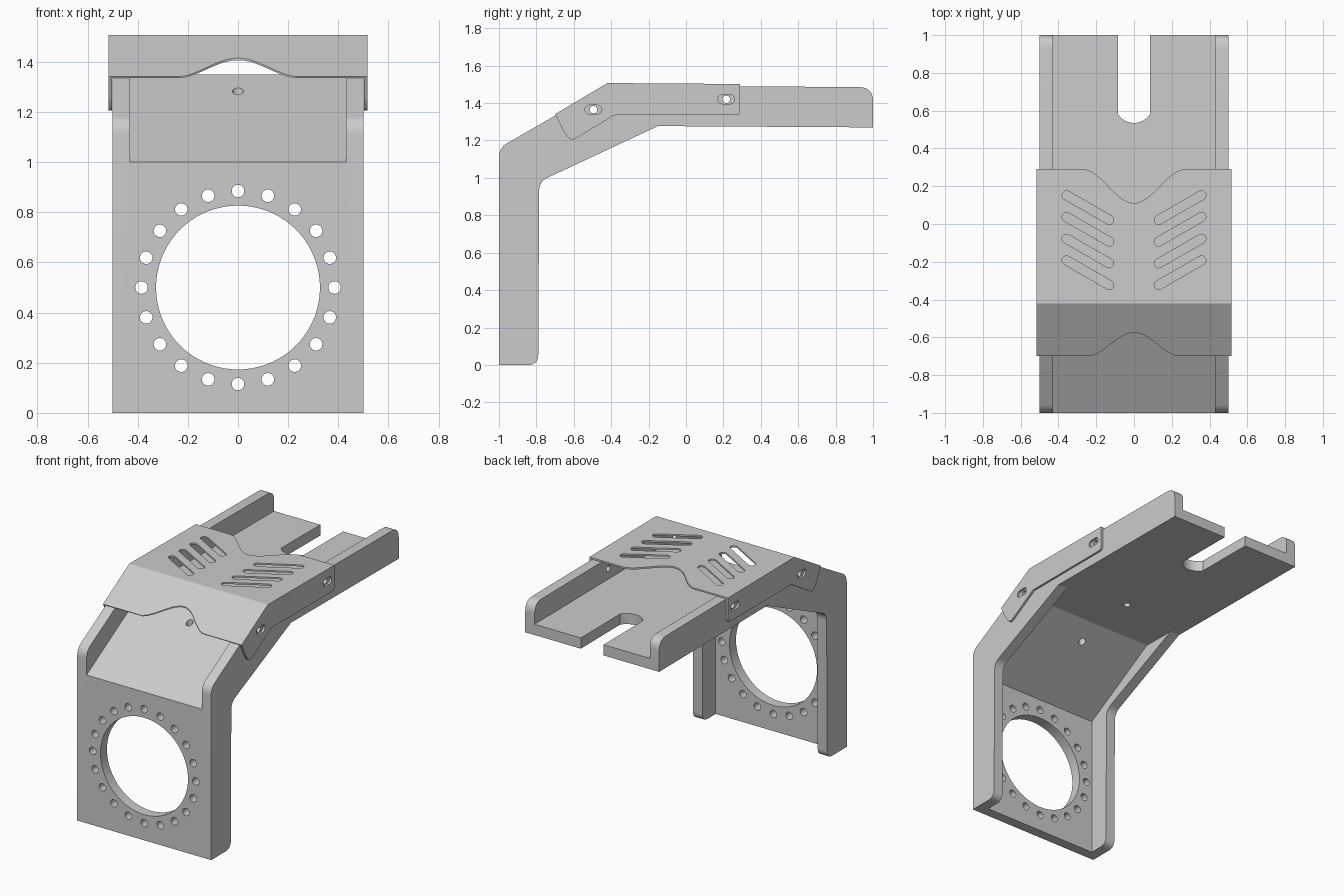
import bpy, bmesh, math
from mathutils import Vector

if "Cube" in bpy.data.objects:
    bpy.data.objects.remove(bpy.data.objects["Cube"])

grey = bpy.data.materials.new("plain_grey")
grey.diffuse_color = (0.6, 0.6, 0.6, 1)
grey.use_nodes = True
grey.node_tree.nodes["Principled BSDF"].inputs["Base Color"].default_value = grey.diffuse_color


def prism(name, pts, axis, lo, hi):
    """Extrude a 2D outline: X takes (y,z), Y takes (x,z), Z takes (x,y)."""
    place = {"X": lambda a, b, t: (t, a, b),
             "Y": lambda a, b, t: (a, t, b),
             "Z": lambda a, b, t: (a, b, t)}[axis]
    bm = bmesh.new()
    ends = [[bm.verts.new(place(a, b, t)) for a, b in pts] for t in (lo, hi)]
    bm.faces.new(ends[0])
    bm.faces.new(ends[1])
    n = len(pts)
    for i in range(n):
        j = (i + 1) % n
        bm.faces.new((ends[0][i], ends[0][j], ends[1][j], ends[1][i]))
    bmesh.ops.recalc_face_normals(bm, faces=bm.faces)
    me = bpy.data.meshes.new(name)
    bm.to_mesh(me)
    bm.free()
    ob = bpy.data.objects.new(name, me)
    bpy.context.collection.objects.link(ob)
    return ob


def rounded(corners, steps=8):
    """Outline from (a, b, round distance) corners."""
    out = []
    n = len(corners)
    for i, (a, b, d) in enumerate(corners):
        p = Vector((a, b))
        if d == 0:
            out.append(tuple(p))
            continue
        s = p + (Vector(corners[i - 1][:2]) - p).normalized() * d
        e = p + (Vector(corners[(i + 1) % n][:2]) - p).normalized() * d
        for k in range(steps + 1):
            t = k / steps
            out.append(tuple(s * (1 - t) ** 2 + p * 2 * t * (1 - t) + e * t * t))
    return out


def circle(a, b, r, n=24):
    return [(a + r * math.cos(2 * math.pi * i / n),
             b + r * math.sin(2 * math.pi * i / n)) for i in range(n)]


def capsule(p, q, r, n=10):
    ang = math.atan2(q[1] - p[1], q[0] - p[0])
    pts = []
    for c, start in ((q, ang - math.pi / 2), (p, ang + math.pi / 2)):
        for i in range(n + 1):
            t = start + math.pi * i / n
            pts.append((c[0] + r * math.cos(t), c[1] + r * math.sin(t)))
    return pts


def bell(y_edge, depth, width, y_out, n=32):
    """Smooth bell-shaped notch that opens towards y_out."""
    xs = [-width + 2 * width * i / n for i in range(n + 1)]
    pts = [(x, y_edge + depth * 0.5 * (1 + math.cos(math.pi * x / width))) for x in xs]
    return pts + [(width, y_out), (-width, y_out)]


def carve(ob, cutters):
    """Subtract all cutters, bake the result and drop the cutters."""
    for c in cutters:
        m = ob.modifiers.new("cut", "BOOLEAN")
        m.object, m.operation, m.solver = c, "DIFFERENCE", "EXACT"
    deps = bpy.context.evaluated_depsgraph_get()
    me = bpy.data.meshes.new_from_object(ob.evaluated_get(deps))
    ob.modifiers.clear()
    ob.data = me
    for c in cutters:
        bpy.data.objects.remove(c)
    me.materials.clear()
    me.materials.append(grey)
    bpy.ops.object.select_all(action="DESELECT")
    ob.select_set(True)
    bpy.context.view_layer.objects.active = ob
    bpy.ops.object.shade_smooth_by_angle(angle=math.radians(25))


SIDE_HOLES = [(-0.495, 1.365), (0.215, 1.42)]

# Bent bracket: side outline, hollowed from above and from below
bracket = prism("bent_bracket", rounded([
    (-1, 0, 0), (-1, 1.16, 0.05), (-0.42, 1.494, 0), (1, 1.485, 0.075),
    (1, 1.27, 0), (-0.15, 1.277, 0), (-0.785, 0.98, 0.05), (-0.79, 0, 0.055)]),
    "X", -0.5, 0.5)
cuts = [
    prism("upper_channel", [(-1.1, 0.942), (-0.4, 1.35), (1.1, 1.342),
                            (1.1, 1.7), (-1.1, 1.7)], "X", -0.43, 0.43),
    prism("lower_channel", [(-0.93, -0.1), (-0.93, 0.96), (-0.385, 1.2784),
                            (-0.15, 1.277), (-0.1, 1.2), (-0.1, -0.1)], "X", -0.43, 0.43),
    prism("big_hole", circle(0, 0.5, 0.327, 72), "Y", -1.1, -0.85),
]
# Ring of bolt holes
for i in range(20):
    t = 2 * math.pi * i / 20
    cuts.append(prism("bolt_hole", circle(0.385 * math.cos(t), 0.5 + 0.385 * math.sin(t), 0.025),
                      "Y", -1.1, -0.85))
# Rear slot with curved end
arc = [(0.1 * math.sin(a), 0.635 - 0.1 * math.cos(a))
       for a in [math.radians(-58 + 116 * i / 16) for i in range(17)]]
cuts.append(prism("rear_slot", arc + [(0.085, 1.1), (-0.085, 1.1)], "Z", 1.2, 1.42))
# Small holes in the plate and the walls
for y in (-0.515, -0.07):
    cuts.append(prism("plate_hole", circle(0, y, 0.022), "Z", 1.1, 1.45))
for y, z in SIDE_HOLES:
    cuts.append(prism("wall_hole", circle(y, z, 0.02), "X", -0.6, 0.6))
carve(bracket, cuts)

# Sheet cover folded over the bend
cover = prism("vent_cover", rounded([
    (-0.7, 1.341, 0), (-0.42, 1.507, 0), (0.29, 1.502, 0), (0.29, 1.335, 0.025),
    (-0.385, 1.335, 0.01), (-0.615, 1.195, 0.035), (-0.655, 1.25, 0.01)]),
    "X", -0.517, 0.517)
cuts = [
    prism("inside", [(-0.8, 1.277), (-0.42, 1.496), (0.4, 1.4905), (0.4, 1.1), (-0.8, 1.1)],
          "X", -0.503, 0.503),
    prism("front_notch", bell(-0.701, 0.126, 0.25, -0.8), "Z", 1.0, 1.7),
    prism("rear_notch", bell(0.291, -0.18, 0.275, 0.4), "Z", 1.0, 1.7),
]
# Slanted vents and side slots
for side in (-1, 1):
    for i in range(4):
        y = 0.152 - 0.115 * i
        cuts.append(prism("vent", capsule((side * 0.357, y), (side * 0.131, y - 0.13), 0.024),
                          "Z", 1.4, 1.6))
for y, z in SIDE_HOLES:
    cuts.append(prism("side_slot", capsule((y - 0.021, z), (y + 0.021, z), 0.024), "X", -0.6, 0.6))
carve(cover, cuts)
